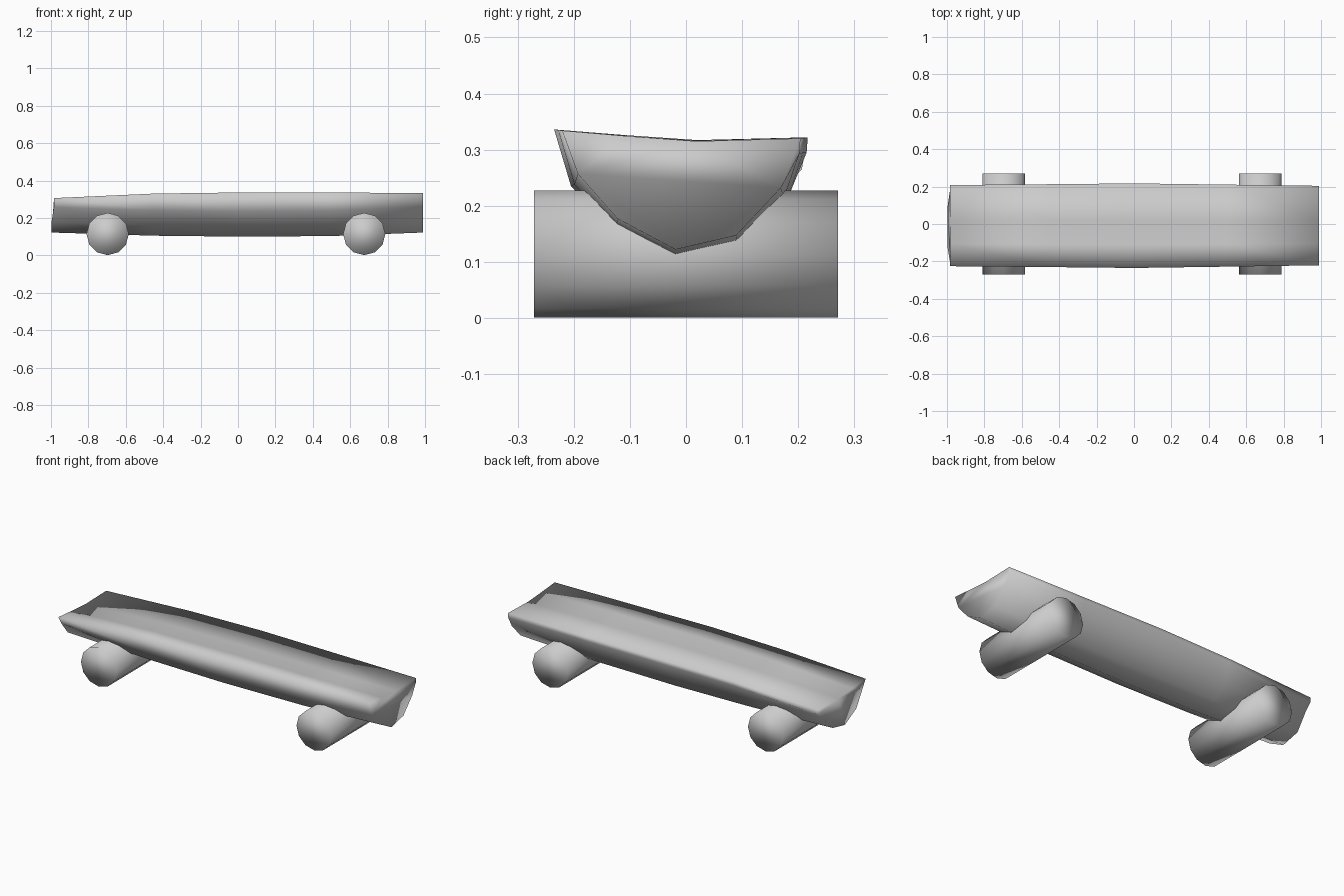
import bpy, bmesh, math
from mathutils import Matrix

if "Cube" in bpy.data.objects:
    bpy.data.objects.remove(bpy.data.objects["Cube"])

# Rounded hull section (y, z) at mid length, keel to rim, with a slightly dished top
SECTION = [(-0.235, 0.336), (-0.205, 0.235), (-0.13, 0.155), (-0.02, 0.10),
           (0.095, 0.125), (0.18, 0.21), (0.215, 0.295), (0.217, 0.322),
           (0.02, 0.317), (-0.11, 0.326)]
RIM = {0, 6, 7, 8, 9}

# Stations along the length: x, width scale, keel rise, rim offset
STATIONS = [(-0.985, 0.96, 0.022, -0.030), (-0.45, 0.98, 0.005, -0.006),
            (0.0, 1.0, 0.0, 0.0), (0.5, 0.97, 0.003, -0.001),
            (0.99, 0.94, 0.022, -0.002)]


def finish(bm, name):
    bmesh.ops.recalc_face_normals(bm, faces=bm.faces)
    for f in bm.faces:
        f.smooth = True
    mesh = bpy.data.meshes.new(name)
    bm.to_mesh(mesh)
    bm.free()
    obj = bpy.data.objects.new(name, mesh)
    bpy.context.collection.objects.link(obj)
    return obj


# Deck: loft through the stations
bm = bmesh.new()
rings = []
for x, w, keel, rim in STATIONS:
    ring = []
    for i, (y, z) in enumerate(SECTION):
        # lower end of each end face leans outward a touch
        lean = 0.012 if (x < -0.9 and i in (2, 3, 4)) else 0.0
        ring.append(bm.verts.new((x - lean, y * w, z + (rim if i in RIM else keel))))
    rings.append(ring)
n = len(SECTION)
for a, b in zip(rings, rings[1:]):
    for i in range(n):
        j = (i + 1) % n
        bm.faces.new((a[i], a[j], b[j], b[i]))
bm.faces.new(rings[0])
bm.faces.new(rings[-1][::-1])
finish(bm, "deck")

# Rollers: one across each end
for name, x in (("left_roller", -0.697), ("right_roller", 0.675)):
    bm = bmesh.new()
    bmesh.ops.create_cone(bm, cap_ends=True, segments=12, radius1=0.113,
                          radius2=0.113, depth=0.542)
    bm.transform(Matrix.Translation((x, 0, 0.114)) @ Matrix.Rotation(math.pi / 2, 4, 'X'))
    finish(bm, name)
